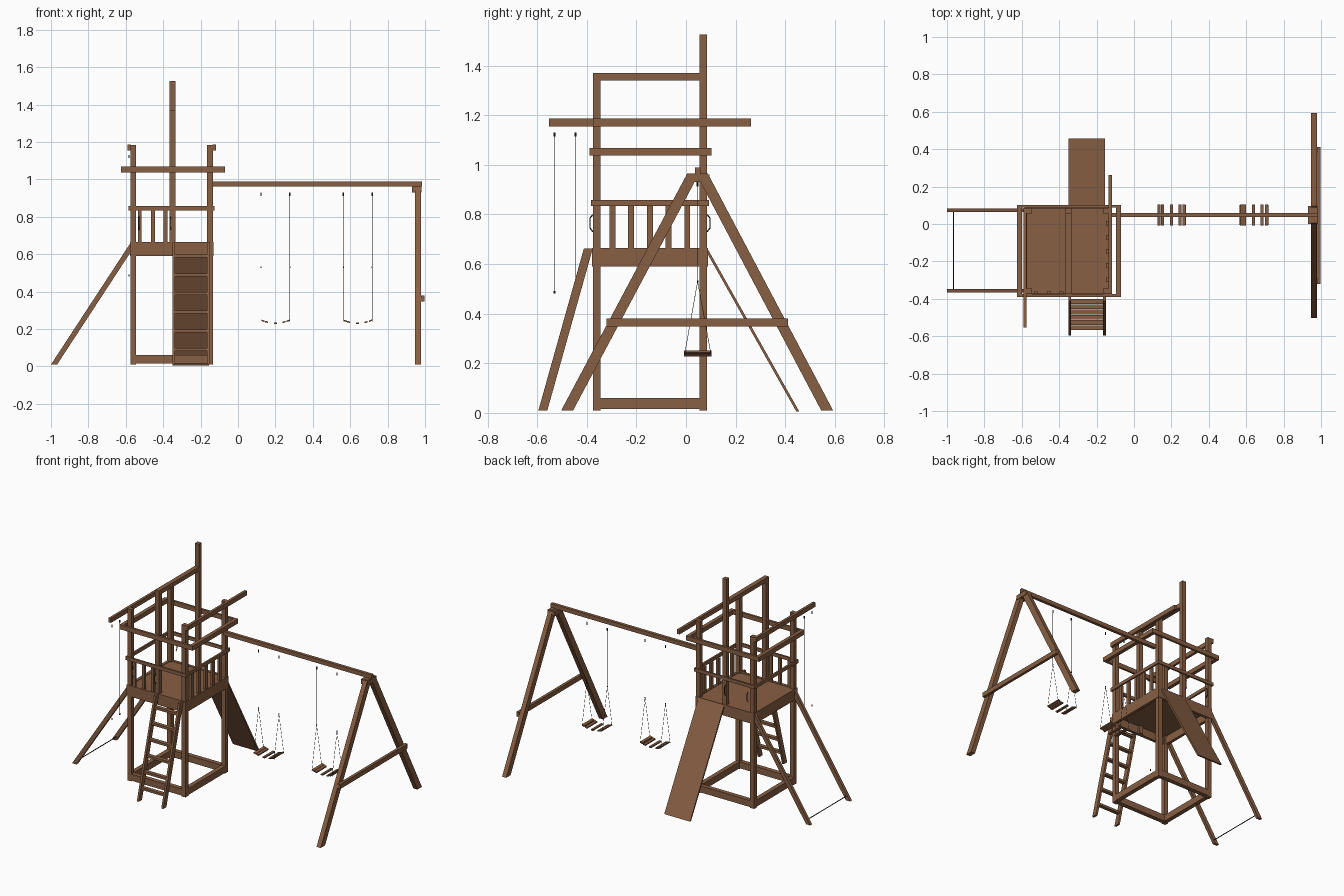
import bpy, bmesh
from mathutils import Vector

cube = bpy.data.objects.get("Cube")
if cube:
    bpy.data.objects.remove(cube, do_unlink=True)


def material(name, color):
    m = bpy.data.materials.new(name)
    m.use_nodes = True
    m.diffuse_color = color
    m.node_tree.nodes["Principled BSDF"].inputs["Base Color"].default_value = color
    return m


WOOD = material("brown wood", (0.25, 0.115, 0.056, 1))
ROPE = material("dark metal", (0.02, 0.02, 0.02, 1))


def finish(name, bm, mat):
    bmesh.ops.recalc_face_normals(bm, faces=bm.faces)
    me = bpy.data.meshes.new(name)
    bm.to_mesh(me)
    bm.free()
    me.materials.append(mat)
    ob = bpy.data.objects.new(name, me)
    bpy.context.collection.objects.link(ob)
    return ob


def prism(name, axis, pts, lo, hi):
    """Extrude a profile (y, z for axis x; x, z for axis y) from lo to hi."""
    bm = bmesh.new()
    place = (lambda p: (lo, *p)) if axis == "x" else (lambda p: (p[0], lo, p[1]))
    face = bm.faces.new([bm.verts.new(place(p)) for p in pts])
    out = bmesh.ops.extrude_face_region(bm, geom=[face])
    step = Vector((hi - lo, 0, 0)) if axis == "x" else Vector((0, hi - lo, 0))
    bmesh.ops.translate(bm, vec=step, verts=[v for v in out["geom"] if isinstance(v, bmesh.types.BMVert)])
    return finish(name, bm, WOOD)


def box(name, x, y, z):
    return prism(name, "x", [(y[0], z[0]), (y[1], z[0]), (y[1], z[1]), (y[0], z[1])], *x)


def slanted(name, axis, low, high, width, lo, hi):
    """Sloping timber with level cut ends."""
    (a, za), (b, zb) = low, high
    return prism(name, axis, [(a, za), (a + width, za), (b + width, zb), (b, zb)], lo, hi)


def rod(name, a, b, r=0.001):
    a, b = Vector(a), Vector(b)
    bm = bmesh.new()
    bmesh.ops.create_cone(bm, cap_ends=True, segments=6, radius1=r, radius2=r, depth=(b - a).length)
    bm.transform((b - a).to_track_quat("Z", "Y").to_matrix().to_4x4())
    bmesh.ops.translate(bm, vec=(a + b) / 2, verts=bm.verts)
    return finish(name, bm, ROPE)


# tower extents (outer faces of the corner posts)
L, R, F, B, T = -0.575, -0.135, -0.375, 0.085, 0.03
sides = {"left": (R - T, R), "right": (L, L + T)}
ends = {"front": (F, F + T), "back": (B - T, B)}
mid = (-0.365, -0.335)

# corner posts and base frame
for s, x in sides.items():
    for e, y in ends.items():
        box(f"{e}_{s}_post", x, y, (0.01, 1.185))
    box(f"base_{s}_beam", x, (F + T, B - T), (0.015, 0.06))
for e, y in ends.items():
    box(f"base_{e}_beam", (L + T, R - T), y, (0.015, 0.06))

# centre posts and ridge
box("front_centre_post", mid, ends["front"], (0.59, 1.37))
box("back_centre_post", mid, ends["back"], (0.59, 1.525))
box("ridge_beam", mid, (F + T, B - T), (1.34, 1.37))


def ring(name, x0, x1, y0, y1, z, tx, ty):
    """Four boards around the tower."""
    box(name + "_front", (x0, x1), (y0, y0 + ty), z)
    box(name + "_back", (x0, x1), (y1 - ty, y1), z)
    box(name + "_right", (x0, x0 + tx), (y0 + ty, y1 - ty), z)
    box(name + "_left", (x1 - tx, x1), (y0 + ty, y1 - ty), z)


# deck, fascia, handrails and upper frame
box("deck", (L, R), (F, B), (0.645, 0.662))
ring("fascia", L - 0.003, R + 0.003, F - 0.003, B + 0.003, (0.59, 0.665), 0.02, 0.02)
ring("handrail", L - 0.01, R + 0.01, F - 0.008, B + 0.008, (0.835, 0.858), 0.012, 0.012)
ring("upper_frame", -0.625, -0.07, -0.39, 0.102, (1.037, 1.068), 0.025, 0.015)

# long top rails, one reaching forward and one reaching back
box("right_top_rail", (-0.592, L), (-0.553, B), (1.155, 1.186))
box("left_top_rail", (R, -0.117), (F, 0.263), (1.155, 1.186))

# balusters
for i in range(5):
    y = -0.297 + 0.0755 * i
    box("side_baluster", (R - 0.015, R), (y - 0.012, y + 0.012), (0.66, 0.84))
for x in (-0.525, -0.455, -0.388):
    box("front_baluster", (x - 0.01, x + 0.01), (F, F + 0.015), (0.66, 0.84))

# grab handles beside the openings
for e, y, out in (("front", F, -0.012), ("back", B, 0.012)):
    for x in (-0.53, -0.36):
        rod(f"{e}_handle_grip", (x, y + out, 0.745), (x, y + out, 0.785), 0.0025)
        for za, zb in ((0.73, 0.745), (0.8, 0.785)):
            rod(f"{e}_handle_arm", (x, y, za), (x, y + out, zb), 0.0025)

# ladder
for s, x in (("right", -0.35), ("left", -0.165)):
    slanted(f"ladder_{s}_rail", "x", (-0.595, 0.01), (-0.412, 0.662), 0.036, x, x + 0.014)
for i in range(6):
    z = 0.09 + 0.1 * i
    y = -0.595 + (z - 0.01) * 0.281 + 0.018
    box("ladder_rung", (-0.336, -0.165), (y - 0.013, y + 0.013), (z - 0.008, z + 0.008))

# slide board
slanted("slide", "x", (0.445, 0.005), (0.075, 0.662), 0.012, -0.35, -0.155)

# climbing poles and the rope joining their feet
for e, y in (("front", F + 0.008), ("back", B - 0.022)):
    slanted(f"{e}_climbing_pole", "y", (-1.0, 0.01), (-0.575, 0.66), 0.033, y, y + 0.02)
rod("climbing_rope", (-0.966, F + 0.02, 0.035), (-0.966, B - 0.02, 0.035), 0.003)

# swing beam and A-frame
box("swing_beam", (R, 0.985), (0.037, 0.058), (0.962, 0.99))
slanted("swing_front_leg", "x", (-0.503, 0.01), (0.005, 0.965), 0.048, 0.947, 0.978)
slanted("swing_back_leg", "x", (0.545, 0.01), (0.04, 0.965), 0.048, 0.947, 0.978)
box("swing_cross_brace", (0.978, 0.997), (-0.32, 0.412), (0.348, 0.38))
box("swing_top_block", (0.93, 0.982), (0.0, 0.095), (0.93, 0.962))

# swings
for cx in (0.2, 0.64):
    for dx in (-0.066, -0.048, 0.0, 0.045, 0.068):
        z = 0.228 + 2.6 * dx * dx
        slope = 5.2 * dx * 0.008
        prism("swing_slat", "y", [(cx + dx - 0.008, z - slope), (cx + dx + 0.008, z + slope),
                                  (cx + dx + 0.008, z + slope + 0.008), (cx + dx - 0.008, z - slope + 0.008)],
              -0.008, 0.103)
    for x in (cx - 0.077, cx + 0.077):
        knot = (x, 0.047, 0.53)
        for y in (-0.005, 0.1):
            rod("swing_chain", (x, y, 0.24), knot)
        rod("swing_chain", knot, (x, 0.047, 0.93))
        rod("swing_knot", (x, 0.047, 0.526), (x, 0.047, 0.534), 0.003)
        rod("swing_hook", (x, 0.047, 0.912), (x, 0.047, 0.93), 0.004)

# hanging ropes under the forward rail
for y in (-0.53, -0.445):
    rod("hanging_rope", (-0.583, y, 0.485), (-0.583, y, 1.13))
    rod("rope_end", (-0.583, y, 0.482), (-0.583, y, 0.492), 0.004)
    rod("rope_hook", (-0.583, y, 1.115), (-0.583, y, 1.13), 0.004)
